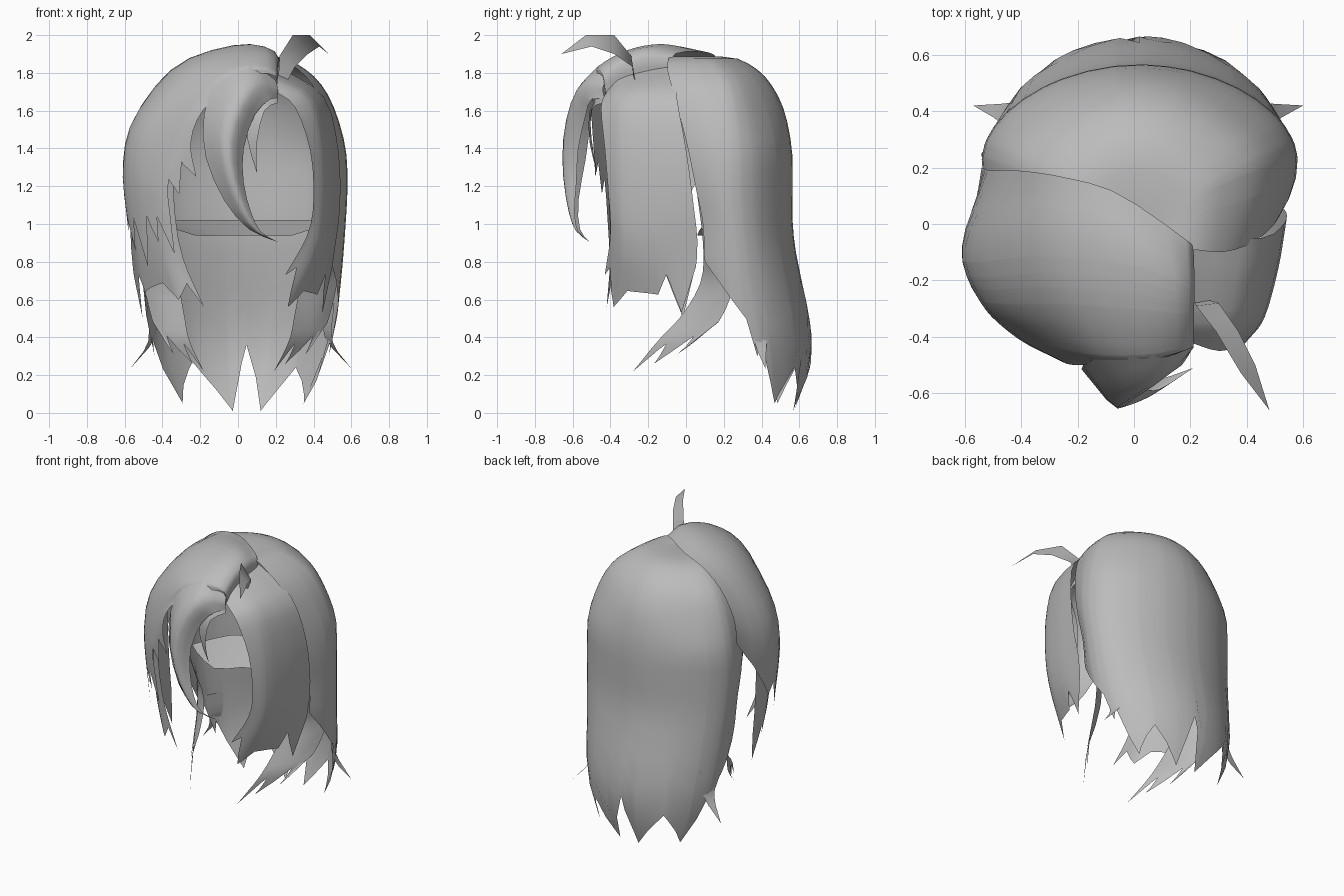
import bpy, bmesh, math
from mathutils import Vector

if "Cube" in bpy.data.objects:
    bpy.data.objects.remove(bpy.data.objects["Cube"], do_unlink=True)

grey = bpy.data.materials.new("hair grey")
grey.use_nodes = True
grey.diffuse_color = (0.5, 0.5, 0.5, 1)
grey.node_tree.nodes["Principled BSDF"].inputs["Base Color"].default_value = (0.5, 0.5, 0.5, 1)


def spline(pts, f):
    """Point on a smooth curve through pts, f from 0 to 1."""
    n = len(pts) - 1
    i = min(int(f * n), n - 1)
    t = f * n - i
    b, c = pts[i], pts[i + 1]
    a = pts[i - 1] if i > 0 else 2 * b - c
    d = pts[i + 2] if i + 2 <= n else 2 * c - b
    return 0.5 * (2 * b + (c - a) * t + (2 * a - 5 * b + 4 * c - d) * t * t
                  + (3 * b - a - 3 * c + d) * t ** 3)


def ramp(knots, u):
    """Straight-line interpolation between (u, value) knots."""
    for (u0, v0), (u1, v1) in zip(knots, knots[1:]):
        if u <= u1:
            return v0 + (v1 - v0) * (u - u0) / (u1 - u0)
    return knots[-1][1]


def sheet(name, guides, nu, nv, ends=((0, 1), (1, 1)), flip_x=1.0):
    """Lock of hair lofted over guide strands; ends gives the jagged length across it."""
    guides = [[Vector((p[0] * flip_x, p[1], p[2])) for p in g] for g in guides]
    cols = sorted({round(i / nu, 4) for i in range(nu + 1)} | {round(u, 4) for u, v in ends})
    jagged = len(ends) > 2
    base = min(v for u, v in ends) * (0.97 if jagged else 1)
    bm = bmesh.new()
    grid = []
    for u in cols:
        end = ramp(ends, u)
        vs = [base * j / nv for j in range(nv + 1)]
        if jagged:
            vs += [base + (end - base) * k / 4 for k in range(1, 5)]
        grid.append([bm.verts.new(spline([spline(g, v) for g in guides], u)) for v in vs])
    for a, b in zip(grid, grid[1:]):
        for j in range(len(a) - 1):
            bm.faces.new((a[j], a[j + 1], b[j + 1], b[j]))
    bmesh.ops.remove_doubles(bm, verts=bm.verts, dist=0.0005)
    # turn the sheet so that it faces away from the head
    bm.normal_update()
    middle = Vector((0, 0.05, 1.1))
    if sum(f.normal.dot(f.calc_center_median() - middle) * f.calc_area() for f in bm.faces) < 0:
        bmesh.ops.reverse_faces(bm, faces=bm.faces)
    mesh = bpy.data.meshes.new(name)
    bm.to_mesh(mesh)
    bm.free()
    mesh.materials.append(grey)
    ob = bpy.data.objects.new(name, mesh)
    bpy.context.collection.objects.link(ob)
    for p in mesh.polygons:
        p.use_smooth = True
    return ob


# Back hair: U-shaped sections as (z, half width, centre y, front y, back y)
sections = [
    (1.87, .02, -.08, -.09, -.07), (1.885, .2, .08, -.09, .22), (1.83, .32, .14, -.10, .36),
    (1.74, .42, .18, -.08, .45), (1.6, .495, .20, -.04, .52), (1.4, .55, .22, .01, .56),
    (1.2, .56, .22, .05, .565), (1.0, .55, .24, .09, .565), (.8, .535, .26, .10, .59),
    (.6, .515, .28, .15, .635), (.4, .49, .31, .24, .665), (.2, .44, .33, .30, .65),
    (0, .34, .40, .38, .57)]
SPREAD = 28
guides = []
for i in range(25):
    t = math.radians(-SPREAD + (180 + 2 * SPREAD) * i / 24)
    s = math.sin(t)
    strand = []
    for z, w, yc, yf, yb in sections:
        # the crown is a little less full at its back corners
        k = 1 - (.06 if z > 1.5 else .02) * math.sin(2 * t) ** 2 * (s > 0)
        y = yc + (yb - yc) * s * k if s > 0 else yc + (yc - yf) * s / math.sin(math.radians(SPREAD))
        strand.append((0.02 + w * math.cos(t) * k, y, z))
    guides.append(strand)
tips = [(-28, .8), (-8, .6), (4, .5), (10, .3), (14, .38), (25, .05), (50, .24), (73, .01),
        (87, .36), (98, .01), (125, .27), (150, .05), (166, .38), (170, .3), (176, .5),
        (188, .6), (208, .8)]
sheet("back_hair", guides, 24, 18,
      [((a + SPREAD) / (180 + 2 * SPREAD), (5 + (1.4 - z) / .2) / 12) for a, z in tips])

# Curved shelf under the back of the head
sheet("nape_shelf", [
    [(x0, y0, 1.02), (x1, y1, z1)] for x0, y0, x1, y1, z1 in
    ((-.46, .14, -.4, .1, 1.0), (-.34, .4, -.23, .06, .94), (-.15, .48, -.09, .18, .94),
     (.03, .51, .03, .2, .94), (.21, .48, .15, .18, .94), (.4, .4, .29, .06, .94),
     (.52, .14, .46, .1, 1.0))], 12, 3)

# Large swept bang, from the parting over to the side
sheet("swept_bang", [
    [(.2, -.08, 1.8), (.19, -.06, 1.9), (-.06, .11, 1.91), (-.27, .17, 1.865),
     (-.42, .19, 1.75), (-.51, .19, 1.58), (-.54, .2, 1.42)],
    [(.2, -.2, 1.78), (.2, -.2, 1.91), (0, -.1, 1.95), (-.32, -.06, 1.84),
     (-.55, -.08, 1.56), (-.61, -.08, 1.3), (-.58, -.1, .96)],
    [(.2, -.32, 1.75), (.2, -.32, 1.88), (.03, -.3, 1.92), (-.25, -.28, 1.82),
     (-.48, -.28, 1.55), (-.55, -.27, 1.25), (-.48, -.3, .77)],
    [(.2, -.42, 1.7), (.2, -.43, 1.81), (.05, -.46, 1.84), (-.15, -.46, 1.75),
     (-.34, -.42, 1.5), (-.42, -.4, 1.2), (-.34, -.4, .83)],
    [(.2, -.42, 1.66), (.2, -.44, 1.78), (.08, -.48, 1.79), (-.06, -.49, 1.72),
     (-.2, -.5, 1.58), (-.25, -.49, 1.42), (-.22, -.48, 1.25)]],
    16, 14, [(0, 1), (.12, .98), (.25, 1), (.31, .94), (.38, .99), (.43, .92),
             (.51, 1), (.6, .9), (.66, .95), (.7, .9), (.76, 1), (.83, .84), (.88, .92),
             (.93, .85), (1, 1)])

# Curl falling over the forehead
sheet("forehead_curl", [
    [(.2, -.42, 1.76), (.07, -.46, 1.84), (-.1, -.47, 1.77), (-.18, -.5, 1.58),
     (-.17, -.53, 1.35), (-.07, -.57, 1.12), (.06, -.56, .97), (.21, -.51, .905)],
    [(.21, -.44, 1.72), (.1, -.54, 1.75), (0, -.61, 1.64), (-.06, -.65, 1.45),
     (-.04, -.65, 1.25), (.03, -.62, 1.06), (.1, -.58, .96), (.21, -.51, .905)],
    [(.21, -.43, 1.66), (.17, -.5, 1.66), (.09, -.53, 1.58), (.03, -.57, 1.4),
     (.03, -.58, 1.22), (.07, -.59, 1.06), (.12, -.57, .96), (.21, -.51, .905)]], 6, 14)
sheet("small_curl", [
    [(.2, -.44, 1.74), (.07, -.5, 1.61), (.05, -.5, 1.45), (.1, -.47, 1.27)],
    [(.21, -.44, 1.64), (.14, -.51, 1.6), (.1, -.51, 1.43), (.1, -.47, 1.27)]], 2, 6)

# Side panels
panel_ends = [(0, 1), (.1, .92), (.3, 1), (.42, .93), (.66, .95), (.74, .88), (.8, .93),
              (.92, 1), (1, .85)]
sheet("left_side_panel", [
    [(.2, -.42, 1.7), (.3, -.45, 1.62), (.38, -.43, 1.4), (.4, -.41, 1.15),
     (.37, -.4, .95), (.25, -.43, .73)],
    [(.2, -.35, 1.77), (.38, -.35, 1.66), (.45, -.34, 1.4), (.46, -.33, 1.1),
     (.42, -.33, .85), (.27, -.37, .55)],
    [(.19, -.2, 1.82), (.42, -.2, 1.68), (.5, -.17, 1.4), (.51, -.15, 1.1),
     (.48, -.15, .85), (.4, -.14, .55)],
    [(.2, -.05, 1.84), (.45, -.05, 1.68), (.53, 0, 1.4), (.54, .04, 1.1),
     (.51, .06, .85), (.46, .01, .52)]], 9, 12, panel_ends)
sheet("right_side_panel", [
    [(-.2, -.4, 1.64), (-.27, -.42, 1.54), (-.33, -.42, 1.35), (-.34, -.41, 1.15),
     (-.3, -.4, .85), (-.18, -.42, .56)],
    [(-.22, -.33, 1.68), (-.34, -.32, 1.57), (-.42, -.32, 1.35), (-.44, -.32, 1.1),
     (-.41, -.33, .85), (-.33, -.36, .6)],
    [(-.24, -.2, 1.74), (-.4, -.2, 1.6), (-.51, -.17, 1.35), (-.55, -.15, 1.1),
     (-.53, -.15, .85), (-.48, -.14, .57)],
    [(-.3, -.05, 1.76), (-.45, -.05, 1.62), (-.55, 0, 1.35), (-.57, .03, 1.1),
     (-.56, .04, .8), (-.51, .02, .48)]], 9, 12, panel_ends)

# Paired locks: forward-curving strand and flicked tip
strand = [
    [(.5, .06, 1.15), (.44, .09, .9), (.34, .08, .7), (.3, -.02, .52),
     (.27, -.15, .38), (.19, -.28, .22)],
    [(.55, .15, 1.15), (.52, .17, .9), (.45, .17, .7), (.4, .08, .5),
     (.35, -.03, .38), (.25, -.17, .26)],
    [(.57, .25, 1.15), (.555, .26, .9), (.535, .26, .75), (.5, .22, .57),
     (.45, .12, .42), (.36, -.07, .28)]]
flick = [
    [(.51, .32, .58), (.5, .36, .38), (.6, .42, .235)],
    [(.45, .45, .58), (.46, .43, .4), (.6, .42, .235)]]
for side, s in (("left", 1), ("right", -.95)):
    sheet(side + "_front_strand", strand, 5, 10,
          [(0, 1), (.25, .82), (.5, 1), (.7, .78), (.88, .95), (1, .72)], s)
    sheet(side + "_flicked_tip", flick, 2, 6, flip_x=s)

# Stray lock standing up at the parting
sheet("stray_lock", [
    [(.21, -.27, 1.7), (.22, -.29, 1.89), (.29, -.38, 2.0), (.38, -.53, 2.0), (.48, -.66, 1.9)],
    [(.23, -.26, 1.7), (.3, -.28, 1.83), (.37, -.38, 1.9), (.43, -.5, 1.94), (.48, -.66, 1.9)]],
    2, 4)
